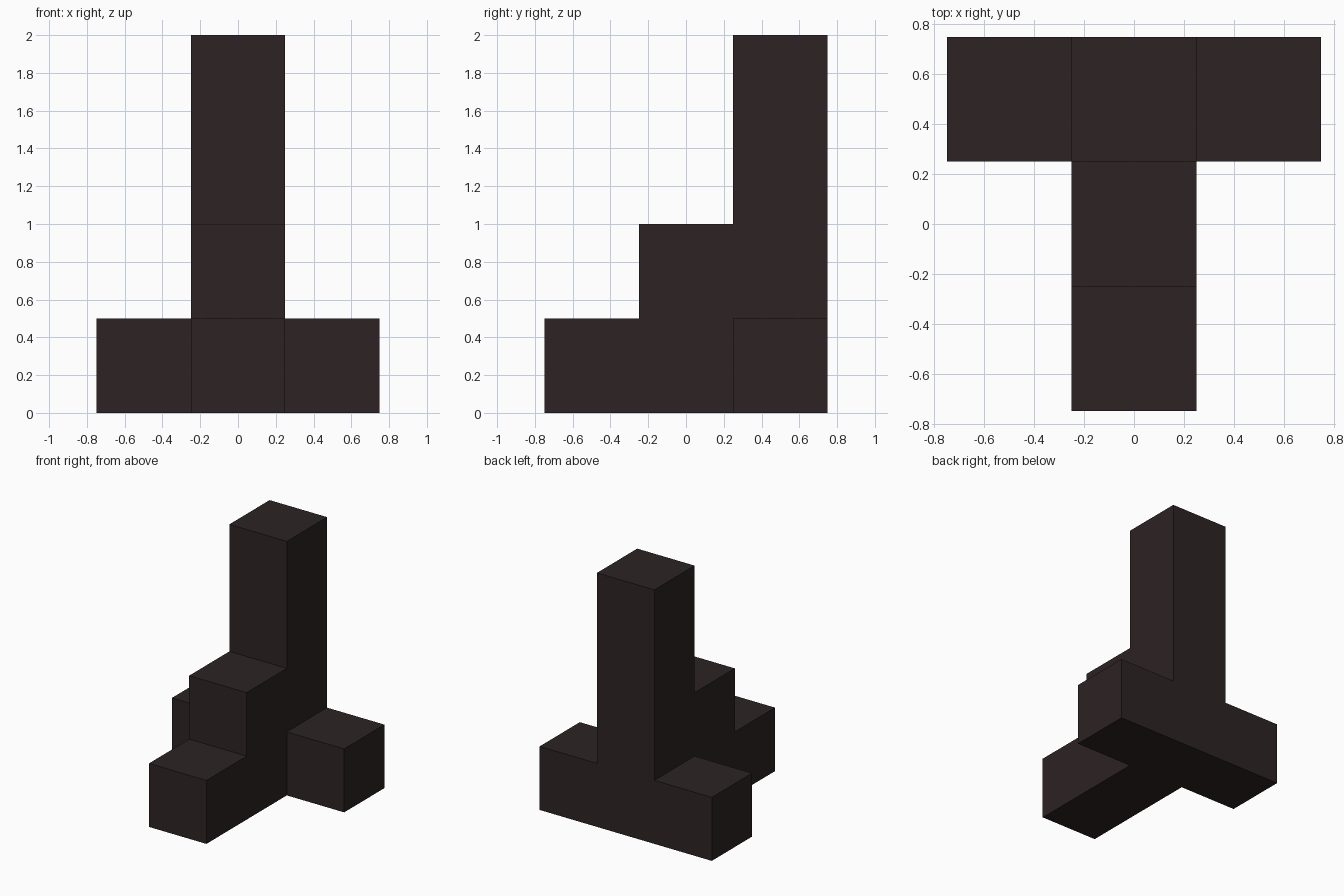
import bpy
import bmesh

if "Cube" in bpy.data.objects:
    bpy.data.objects.remove(bpy.data.objects["Cube"])

CELL = 0.5
HEIGHTS = [1, 2, 4]  # step heights in cells, front to back

bm = bmesh.new()

# Stepped side profile, made of square cells in the y-z plane
for col, height in enumerate(HEIGHTS):
    y = -0.75 + col * CELL
    for row in range(height):
        z = row * CELL
        corners = [(y, z), (y + CELL, z), (y + CELL, z + CELL), (y, z + CELL)]
        bm.faces.new([bm.verts.new((-CELL / 2, cy, cz)) for cy, cz in corners])
bmesh.ops.remove_doubles(bm, verts=bm.verts[:], dist=0.001)

# Thicken the profile into the staircase and tower
result = bmesh.ops.extrude_face_region(bm, geom=bm.faces[:])
moved = [v for v in result["geom"] if isinstance(v, bmesh.types.BMVert)]
bmesh.ops.translate(bm, verts=moved, vec=(CELL, 0, 0))
bmesh.ops.recalc_face_normals(bm, faces=bm.faces[:])

# Side blocks pulled out of the bottom back cells
for side in (-1, 1):
    base = [f for f in bm.faces if f.normal.x * side > 0.9
            and f.calc_center_median().y > CELL / 2
            and f.calc_center_median().z < CELL]
    result = bmesh.ops.extrude_discrete_faces(bm, faces=base)
    verts = {v for f in result["faces"] for v in f.verts}
    bmesh.ops.translate(bm, verts=list(verts), vec=(side * CELL, 0, 0))

# Merge coplanar cells into clean flat faces
bmesh.ops.recalc_face_normals(bm, faces=bm.faces[:])
bmesh.ops.dissolve_limit(bm, angle_limit=0.01, verts=bm.verts[:], edges=bm.edges[:])

mesh = bpy.data.meshes.new("stepped_tower")
bm.to_mesh(mesh)
bm.free()

dark = bpy.data.materials.new("dark brown")
dark.diffuse_color = (0.026, 0.017, 0.017, 1)
dark.use_nodes = True
dark.node_tree.nodes["Principled BSDF"].inputs["Base Color"].default_value = dark.diffuse_color
mesh.materials.append(dark)
bpy.context.collection.objects.link(bpy.data.objects.new("stepped_tower", mesh))
